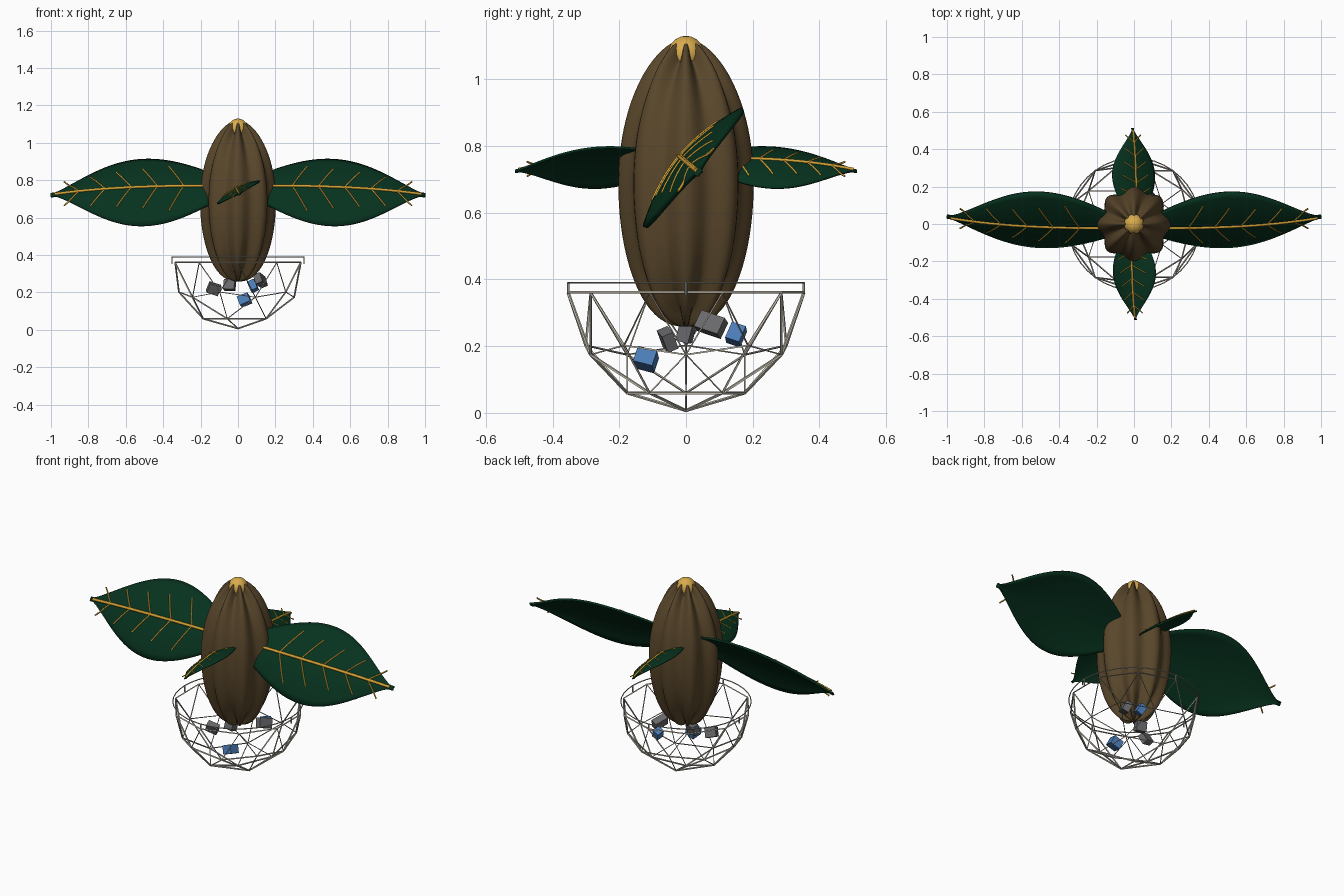
import bpy, bmesh, random
from math import sin, cos, pi
from mathutils import Vector, Euler

random.seed(4)
if "Cube" in bpy.data.objects:
    bpy.data.objects.remove(bpy.data.objects["Cube"])


def material(name, rgb):
    m = bpy.data.materials.new(name)
    m.use_nodes = True
    m.diffuse_color = (*rgb, 1)
    m.node_tree.nodes["Principled BSDF"].inputs["Base Color"].default_value = (*rgb, 1)
    return m


BROWN = material("pod brown", (0.1, 0.062, 0.024))
GOLD = material("cap gold", (0.7, 0.41, 0.075))
VEIN = material("vein amber", (0.66, 0.36, 0.035))
GREEN = material("leaf green", (0.002, 0.032, 0.013))
WIRE = material("wire grey", (0.48, 0.45, 0.38))
STONE = material("stone grey", (0.14, 0.14, 0.15))
BLUE = material("stone blue", (0.07, 0.2, 0.47))


def finish(bm, name, mat, smooth=False):
    bmesh.ops.recalc_face_normals(bm, faces=bm.faces)
    mesh = bpy.data.meshes.new(name)
    bm.to_mesh(mesh)
    bm.free()
    mesh.materials.append(mat)
    for p in mesh.polygons:
        p.use_smooth = smooth
    ob = bpy.data.objects.new(name, mesh)
    bpy.context.collection.objects.link(ob)
    return ob


def grid(bm, rows, closed=False):
    """Bridge rows of points with quads."""
    rows = [[bm.verts.new(p) for p in r] for r in rows]
    n = len(rows[0])
    for a, b in zip(rows, rows[1:]):
        for i in range(n if closed else n - 1):
            j = (i + 1) % n
            bm.faces.new((a[i], a[j], b[j], b[i]))
    return rows


# Ribbed pod: an ovoid with eight soft lobes
def pod_point(q, ang):
    r = 0.203 * (1 - q * q) ** (0.56 if q > 0 else 0.43)
    depth = min(0.028 + 0.05 * q ** 4, 0.6 * r)
    r -= depth * sin(4 * ang) ** 2
    return (r * cos(ang), r * sin(ang), 0.69 + 0.432 * q)


bm = bmesh.new()
STEPS, SIDES = 40, 96
rings = grid(bm, [[pod_point(-cos(pi * (k + 0.4) / (STEPS + 0.8)), 2 * pi * i / SIDES)
                   for i in range(SIDES)] for k in range(STEPS + 1)], True)
bm.faces.new(rings[0])
bm.faces.new(rings[-1])
finish(bm, "pod", BROWN, True)

# Cap that shows through the grooves as a pointed crown
bm = bmesh.new()
bmesh.ops.create_uvsphere(bm, u_segments=16, v_segments=10, radius=0.054)
bmesh.ops.translate(bm, verts=bm.verts, vec=(0, 0, 1.076))
finish(bm, "pod_cap", GOLD, True)


# Leaves: arched blade, midrib and paired side veins lying on the blade
def half_width(t):
    return max(0.05, sin(pi * t) ** (0.9 + 0.35 * t))


def add_leaf(name, origin, along, across, up, length, scale):
    origin, along, across, up = map(Vector, (origin, along, across, up))
    across.normalize()
    up.normalize()

    def place(t, side, lift=0.0):
        w = half_width(t)
        u = max(-1, min(1, side / (0.23 * w)))
        height = 0.043 - 0.075 * t ** 3 - 0.045 * w * u * u + lift
        return origin + along * length * t + (across * side + up * height) * scale

    bm = bmesh.new()
    cols = [k / 7 - 1 for k in range(15)]
    grid(bm, [[place(t, u * 0.23 * half_width(t)) for u in cols]
              for t in [0.06 + 0.94 * k / 36 for k in range(37)]])
    blade = finish(bm, name, GREEN, True)
    solid = blade.modifiers.new("thickness", "SOLIDIFY")
    solid.thickness = 0.012 * scale
    solid.offset = 0

    curve = bpy.data.curves.new(name + "_veins", "CURVE")
    curve.dimensions = "3D"
    curve.bevel_depth = 0.0085
    curve.bevel_resolution = 1
    curve.use_fill_caps = True

    def tube(points, radius):
        s = curve.splines.new("POLY")
        s.points.add(len(points) - 1)
        for p, co in zip(s.points, points):
            p.co = (*co, 1)
            p.radius = radius * scale ** 0.6

    tube([place(0.1 + 0.88 * k / 16, 0, 0.006) for k in range(17)], 1)
    for k in range(5):
        t = 0.29 + 0.14 * k
        reach = 0.155 - 0.018 * k
        for side in (-1, 1):
            tube([place(t + 0.08 * f, side * reach * f, 0.006)
                  for f in (0, 0.2, 0.4, 0.6, 0.8, 1)], 0.5)
    curve.materials.append(VEIN)
    ob = bpy.data.objects.new(name + "_veins", curve)
    bpy.context.collection.objects.link(ob)
    bpy.ops.object.select_all(action="DESELECT")
    ob.select_set(True)
    bpy.context.view_layer.objects.active = ob
    bpy.ops.object.convert(target="MESH")


for s, side in ((1, "left"), (-1, "right")):
    add_leaf(side + "_leaf", (0, 0.015, 0.74), (s, 0, 0),
             (0, 0.64, 0.77), (0, -0.77, 0.64), 1.0, 1.0)
for s, side in ((1, "back"), (-1, "front")):
    add_leaf(side + "_leaf", (0, 0, 0.74), (0, s, 0),
             (-0.88 * s, 0, 0.47), (0.47 * s, 0, 0.88), 0.512, 0.56)

# Wire basket: lower half of a faceted sphere turned into struts
R, RIM = 0.353, 0.36
bm = bmesh.new()
bmesh.ops.create_icosphere(bm, subdivisions=2, radius=R)
bmesh.ops.delete(bm, geom=[v for v in bm.verts if v.co.z > 0.01], context="VERTS")
bmesh.ops.translate(bm, verts=bm.verts, vec=(0, 0, RIM))
basket = finish(bm, "wire_basket", WIRE)
wire = basket.modifiers.new("struts", "WIREFRAME")
wire.thickness = 0.0095
wire.use_even_offset = False
wire.use_boundary = True

# Fine rim hoop carried on four short posts
bpy.ops.mesh.primitive_torus_add(major_radius=R, minor_radius=0.003, major_segments=40,
                                 minor_segments=6, location=(0, 0, 0.39))
hoop = bpy.context.object
hoop.name = "basket_rim"
hoop.data.materials.append(WIRE)
for k, side in enumerate(("left", "back", "right", "front")):
    bm = bmesh.new()
    bmesh.ops.create_cone(bm, cap_ends=True, segments=6, radius1=0.004, radius2=0.004, depth=0.038)
    ang = k * pi / 2
    bmesh.ops.translate(bm, verts=bm.verts, vec=(R * cos(ang), R * sin(ang), 0.372))
    finish(bm, side + "_rim_post", WIRE)

# Loose stone blocks in the basket
for k, (mat, size, spot) in enumerate((
        (BLUE, (0.06, 0.06, 0.05), (0.035, -0.12, 0.16)),
        (BLUE, (0.04, 0.045, 0.055), (0.08, 0.15, 0.235)),
        (STONE, (0.065, 0.035, 0.055), (-0.13, -0.055, 0.22)),
        (STONE, (0.06, 0.04, 0.055), (-0.045, 0, 0.24)),
        (STONE, (0.04, 0.08, 0.055), (0.12, 0.075, 0.265))), 1):
    bm = bmesh.new()
    bmesh.ops.create_cube(bm, size=1)
    bmesh.ops.scale(bm, verts=bm.verts, vec=size)
    turn = Euler([random.uniform(-0.5, 0.5) for _ in range(3)]).to_matrix()
    bmesh.ops.rotate(bm, verts=bm.verts, cent=(0, 0, 0), matrix=turn)
    bmesh.ops.translate(bm, verts=bm.verts, vec=spot)
    finish(bm, f"stone_{k}", mat)
